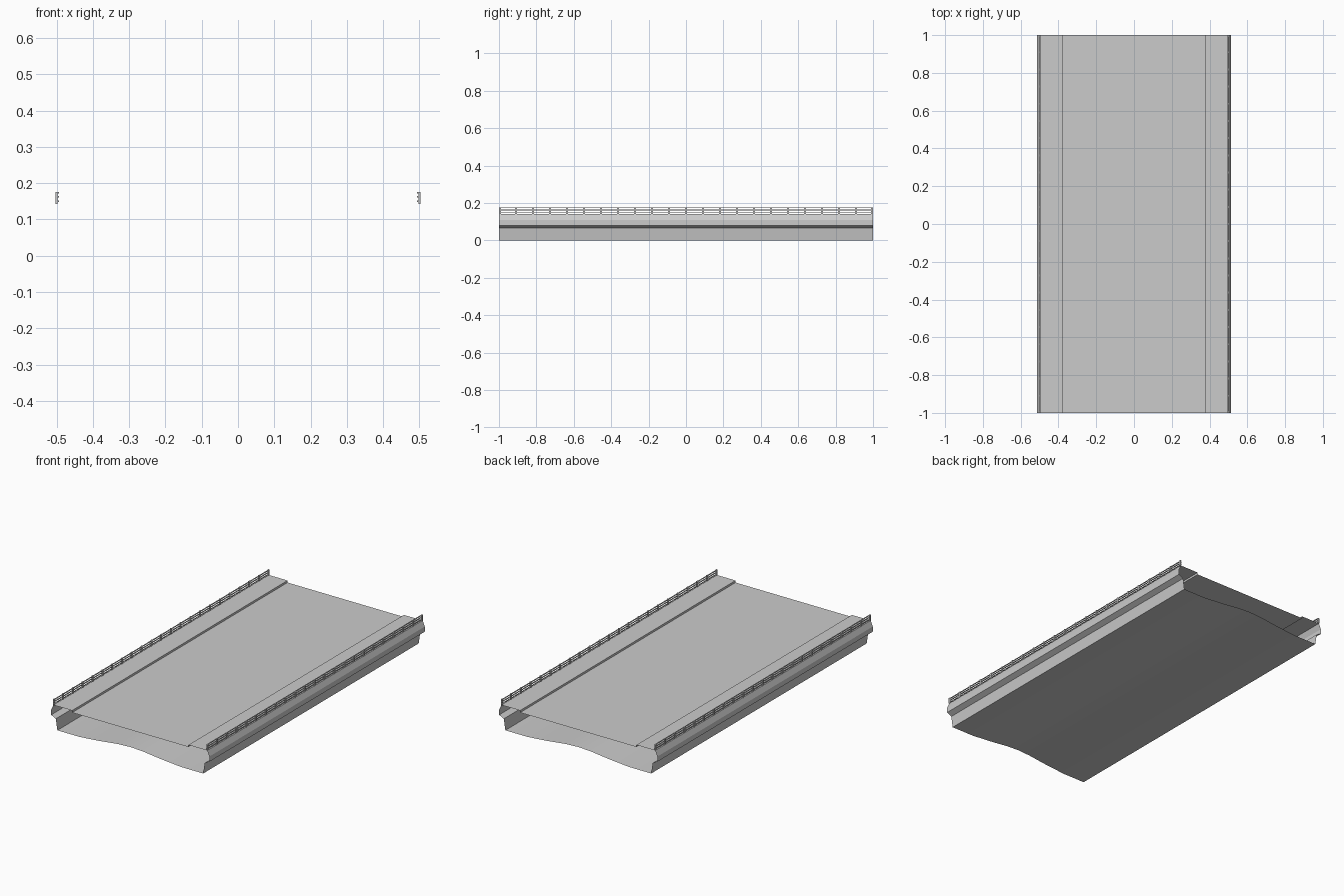
import bpy, bmesh

if "Cube" in bpy.data.objects:
    bpy.data.objects.remove(bpy.data.objects["Cube"])

# half cross-section strips (x, z), mirrored to the left side
UNDERSIDE = [(0, 0.029), (0.08, 0.025), (0.20, 0.011), (0.33, 0.0), (0.474, 0.0)]
FASCIA = [(0.474, 0.0), (0.484, 0.065), (0.514, 0.08), (0.514, 0.11), (0.50, 0.142)]
SIDEWALK = [(0.50, 0.142), (0.378, 0.142), (0.378, 0.13)]
ROADWAY = [(0.378, 0.13), (0, 0.13)]


def finish(name, bm):
    me = bpy.data.meshes.new(name)
    bm.to_mesh(me)
    bm.free()
    ob = bpy.data.objects.new(name, me)
    bpy.context.collection.objects.link(ob)
    mod = ob.modifiers.new("mirror", 'MIRROR')
    mod.use_axis[0] = True
    return ob


def strip(name, pts, smooth=False):
    """Open sheet: the profile swept along the whole length."""
    bm = bmesh.new()
    rows = [[bm.verts.new((x, y, z)) for x, z in pts] for y in (-1, 1)]
    for i in range(len(pts) - 1):
        f = bm.faces.new((rows[0][i], rows[0][i + 1], rows[1][i + 1], rows[1][i]))
        f.smooth = smooth
    return finish(name, bm)


def add_box(bm, x0, x1, y0, y1, z0, z1):
    vs = bmesh.ops.create_cube(bm, size=1)["verts"]
    bmesh.ops.scale(bm, verts=vs, vec=(x1 - x0, y1 - y0, z1 - z0))
    bmesh.ops.translate(bm, verts=vs,
                        vec=((x0 + x1) / 2, (y0 + y1) / 2, (z0 + z1) / 2))


# bridge deck shell, open at both ends
strip("underside", UNDERSIDE, True)
strip("side_fascia", FASCIA)
strip("sidewalk_and_kerb", SIDEWALK)
strip("roadway", ROADWAY)

# railing posts
bm = bmesh.new()
W, N = 0.005, 22
for i in range(N + 1):
    y = max(-1 + W, min(1 - W, -1 + 2 * i / N))
    add_box(bm, 0.497, 0.503, y - W, y + W, 0.142, 0.176)
finish("railing_posts", bm)

# railing bars
bm = bmesh.new()
for z in (0.150, 0.162, 0.174):
    add_box(bm, 0.494, 0.499, -1, 1, z - 0.002, z + 0.002)
finish("railing_bars", bm)
